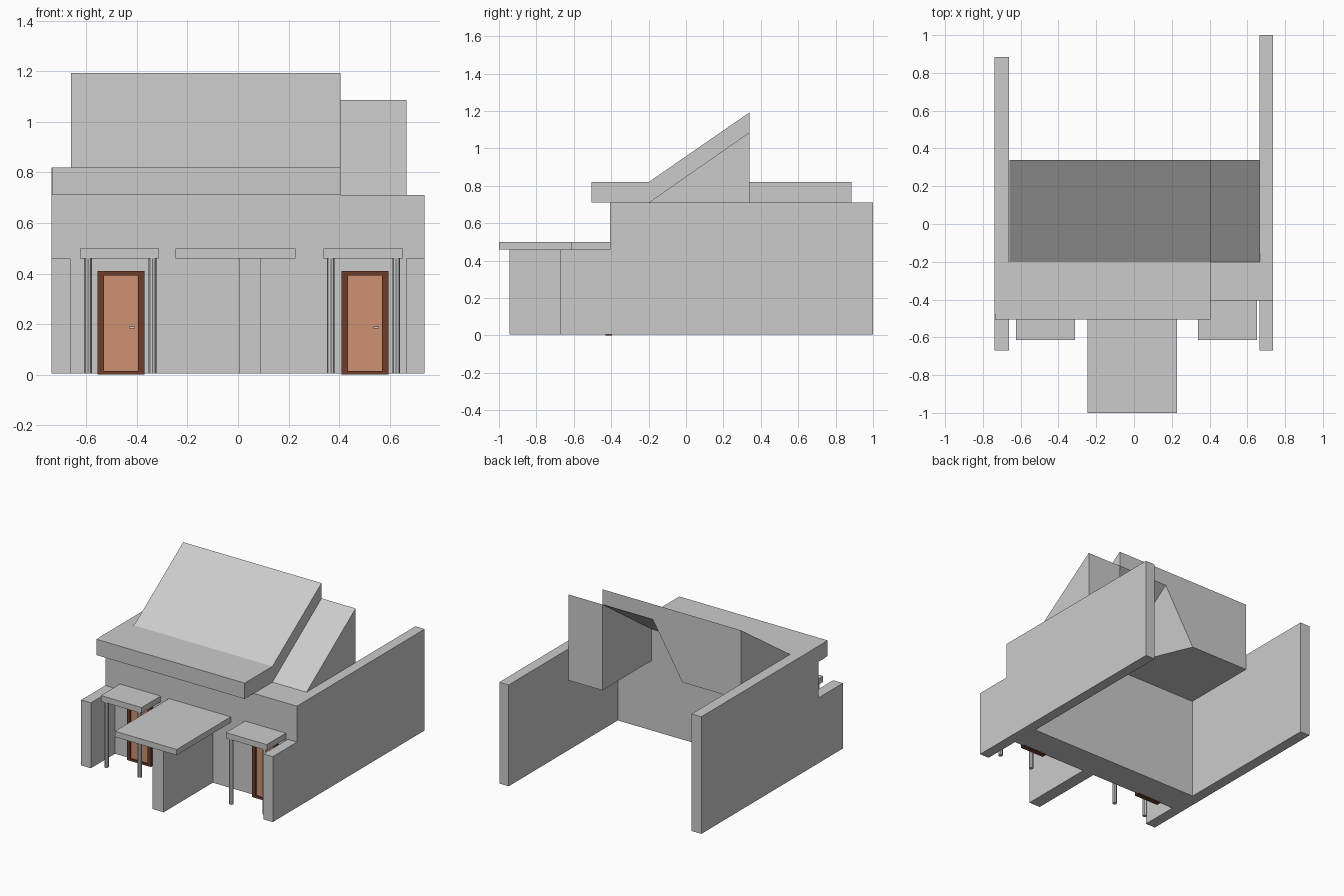
import bpy, bmesh, math

if "Cube" in bpy.data.objects:
    bpy.data.objects.remove(bpy.data.objects["Cube"])


def finish(name, bm, mat=None):
    bmesh.ops.recalc_face_normals(bm, faces=bm.faces)
    me = bpy.data.meshes.new(name)
    bm.to_mesh(me)
    bm.free()
    ob = bpy.data.objects.new(name, me)
    bpy.context.collection.objects.link(ob)
    if mat:
        me.materials.append(mat)
    return ob


def prism(name, x0, x1, profile, mat=None):
    """Extrude a (y, z) profile along x."""
    bm = bmesh.new()
    face = bm.faces.new([bm.verts.new((x0, y, z)) for y, z in profile])
    ext = bmesh.ops.extrude_face_region(bm, geom=[face])
    verts = [v for v in ext["geom"] if isinstance(v, bmesh.types.BMVert)]
    bmesh.ops.translate(bm, vec=(x1 - x0, 0, 0), verts=verts)
    return finish(name, bm, mat)


def box(name, x, y, z, mat=None):
    return prism(name, x[0], x[1],
                 [(y[0], z[0]), (y[1], z[0]), (y[1], z[1]), (y[0], z[1])], mat)


def material(name, rgb):
    m = bpy.data.materials.new(name)
    m.diffuse_color = (*rgb, 1)
    m.use_nodes = True
    m.node_tree.nodes["Principled BSDF"].inputs["Base Color"].default_value = m.diffuse_color
    return m


frame_mat = material("dark_wood", (0.15, 0.045, 0.022))
door_mat = material("light_wood", (0.62, 0.28, 0.17))

BASE, CANOPY, TOP, ROOF = 0.005, 0.46, 0.71, 0.82
FRONT, INNER, BACK = -0.405, -0.2, 0.34

# Side walls with low garden wall at the front
prism("right_wall", 0.665, 0.737,
      [(-0.67, BASE), (1, BASE), (1, TOP), (FRONT, TOP), (FRONT, CANOPY), (-0.67, CANOPY)])
prism("left_wall", -0.738, -0.663,
      [(-0.67, BASE), (0.885, BASE), (0.885, ROOF), (-0.475, ROOF), (-0.475, TOP),
       (FRONT, TOP), (FRONT, CANOPY), (-0.67, CANOPY)])

# Thick front wall, overhanging roof edge and dividing wall
box("front_wall", (-0.663, 0.665), (FRONT, INNER), (BASE, TOP))
box("roof_overhang", (-0.735, 0.405), (-0.505, INNER), (TOP, ROOF))
box("dividing_wall", (0.003, 0.09), (-0.945, FRONT), (BASE, CANOPY))

# Sloped roofs
prism("main_roof_slab", -0.66, 0.405,
      [(INNER, TOP), (INNER, ROOF), (BACK, 1.193), (BACK, 1.087)])
prism("side_roof_block", 0.405, 0.667,
      [(INNER, 0.49), (INNER, TOP), (BACK, 1.087), (BACK, 0.49)])

# Wedge under the main roof, with a slanted end
bm = bmesh.new()
a, b, c, d, e, f = [bm.verts.new(p) for p in (
    (-0.66, INNER, TOP), (-0.66, BACK, TOP), (-0.21, BACK, TOP), (0.017, INNER, TOP),
    (-0.66, BACK, 1.087), (0.017, BACK, 1.087))]
for loop in ((a, b, c, d), (a, e, b), (b, e, f, c), (a, d, f, e), (c, f, d)):
    bm.faces.new(loop)
finish("roof_wedge", bm)

# Canopies
box("centre_canopy", (-0.247, 0.228), (-1, FRONT), (CANOPY, 0.5))
for side, x0, x1, posts in (("left", -0.625, -0.312, (-0.593, -0.338)),
                            ("right", 0.338, 0.652, (0.367, 0.625))):
    box(side + "_canopy", (x0, x1), (-0.615, FRONT), (CANOPY, 0.5))
    # Octagonal posts
    for i, px in enumerate(posts):
        bm = bmesh.new()
        bmesh.ops.create_cone(bm, cap_ends=True, segments=8, radius1=0.015,
                              radius2=0.015, depth=CANOPY - BASE)
        bmesh.ops.translate(bm, vec=(px, -0.597, (CANOPY + BASE) / 2), verts=bm.verts)
        finish(f"{side}_post_{i + 1}", bm)

# Doors: four frame bars, panel and handle
for side, x0 in (("left", -0.555), ("right", 0.41)):
    x1, t, yf = x0 + 0.185, 0.025, (-0.43, -0.395)
    box(side + "_door_jamb_a", (x0, x0 + t), yf, (0, 0.41), frame_mat)
    box(side + "_door_jamb_b", (x1 - t, x1), yf, (0, 0.41), frame_mat)
    box(side + "_door_lintel", (x0 + t, x1 - t), yf, (0.393, 0.41), frame_mat)
    box(side + "_door_sill", (x0 + t, x1 - t), yf, (0, 0.015), frame_mat)
    box(side + "_door_panel", (x0 + t, x1 - t), (-0.42, -0.4), (0.015, 0.393), door_mat)
    box(side + "_door_handle", (x0 + 0.125, x0 + 0.148), (-0.432, -0.42), (0.182, 0.19))
